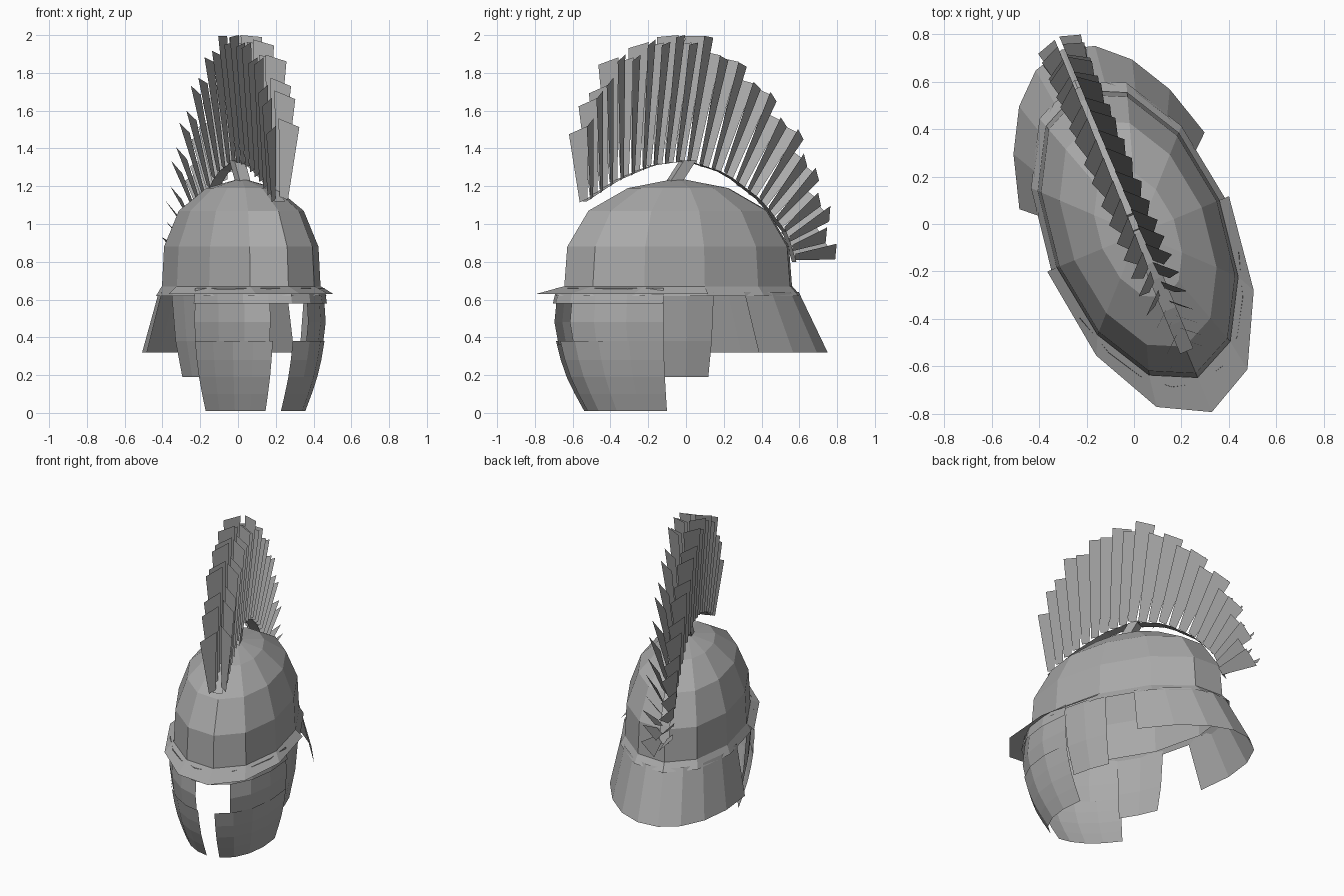
import bpy
from math import sin, cos, radians
from mathutils import Vector, Matrix

if "Cube" in bpy.data.objects:
    bpy.data.objects.remove(bpy.data.objects["Cube"])

steel = bpy.data.materials.new("steel_grey")
steel.use_nodes = True
GREY = (0.4, 0.4, 0.4, 1)
steel.diffuse_color = GREY
steel.node_tree.nodes["Principled BSDF"].inputs["Base Color"].default_value = GREY

TURN = Matrix.Rotation(radians(22.5), 4, 'Z')   # whole helmet is turned
HALF_W, HALF_L, MID_Y = 0.37, 0.655, -0.045     # plan ellipse of the skull


def add(name, verts, faces):
    mesh = bpy.data.meshes.new(name)
    mesh.from_pydata([TURN @ Vector(v) for v in verts], [], faces)
    mesh.materials.append(steel)
    obj = bpy.data.objects.new(name, mesh)
    bpy.context.collection.objects.link(obj)
    return obj


def shell(name, angles, levels):
    """Sheet round the plan ellipse: angle 0 is front, levels are (z, width, length)."""
    verts = []
    for z, fw, fl in levels:
        for a in angles:
            t = radians(a)
            verts.append((HALF_W * fw * sin(t), MID_Y - HALF_L * fl * cos(t), z))
    n = len(angles)
    faces = [(r * n + i, r * n + i + 1, (r + 1) * n + i + 1, (r + 1) * n + i)
             for r in range(len(levels) - 1) for i in range(n - 1)]
    return add(name, verts, faces)


def steps(start, end, count):
    return [start + (end - start) * i / count for i in range(count + 1)]


def even(*pairs):
    return [(z, f, f) for z, f in pairs]


# Skull and its rim
ring = steps(0, 360, 12)
shell("dome", ring, even((0.64, 1.0), (0.88, 0.97), (1.07, 0.785), (1.19, 0.44), (1.24, 0.02)))
shell("rim_band", ring, even((0.62, 1.07), (0.67, 1.0)))

# Front visor and rear neck guard
shell("visor", steps(-90, 90, 6), [(0.63, 1.12, 1.24), (0.67, 1.0, 1.0)])
shell("neck_guard", steps(110, 250, 8), [(0.32, 1.214, 1.282), (0.64, 1.03, 1.03)])

# Brow plate and side walls
shell("brow_plate", steps(-70, 70, 8), even((0.58, 1.07), (0.66, 1.04)))
for side, sign in (("left", 1), ("right", -1)):
    shell(side + "_temple", [sign * a for a in steps(16, 70, 3)],
          even((0.36, 1.02), (0.48, 1.055), (0.64, 1.03)))
    shell(side + "_ear_plate", [sign * a for a in steps(68, 94, 2)],
          even((0.19, 0.87), (0.38, 0.97), (0.64, 1.03)))

# Cheek plates, curving in towards the chin
CHEEK = even((0.01, 0.8), (0.10, 0.88), (0.19, 0.95), (0.28, 1.0), (0.38, 1.04))
shell("left_cheek", steps(2, 70, 4), CHEEK)
shell("right_cheek", steps(-14, -70, 4), CHEEK)

# Crest: root and tip of the plume along the arc, as (y, z)
ROOTS = [(-.58, 1.12), (-.4, 1.23), (-.2, 1.31), (0, 1.335),
         (.22, 1.27), (.43, 1.12), (.57, .95), (.62, .8)]
TIPS = [(-.6, 1.5), (-.42, 1.84), (-.15, 1.97), (.1, 1.97),
        (.4, 1.74), (.64, 1.43), (.77, 1.1), (.82, .8)]


def along(points, s):
    f = min(max(s, 0), 1) * (len(points) - 1)
    i = min(int(f), len(points) - 2)
    y, z = Vector(points[i]).lerp(Vector(points[i + 1]), f - i)
    return Vector((0, y, z))


BLADES = 22
for side, sign in (("left", 1), ("right", -1)):
    verts, faces = [], []
    for i in range(BLADES):
        s = (i + (0.25 if sign > 0 else -0.1)) / BLADES + 0.01
        root, tip = along(ROOTS, s), along(TIPS, s)
        tip += (tip - root).normalized() * (0.025 if i % 2 else -0.015)
        forward = (along(ROOTS, s - 0.03) - along(ROOTS, s + 0.03)).normalized()
        # each blade is twisted, its outer edge pointing forward
        across = (forward + Vector((sign, 0, 0))).normalized()
        offset = Vector((sign * 0.055, 0, 0))
        k = len(verts)
        verts += [root + offset * 0.6 - across * 0.025, root + offset * 0.6 + across * 0.025,
                  tip + offset + across * 0.062, tip + offset - across * 0.062]
        faces.append((k, k + 1, k + 2, k + 3))
    add(side + "_plume_row", verts, faces)

# Thin strip that carries the plumes
strip = [along(ROOTS, s / 20) + Vector((x, 0, 0)) for s in range(21) for x in (-.03, .03)]
add("crest_strip", strip, [(2 * i, 2 * i + 1, 2 * i + 3, 2 * i + 2) for i in range(20)])

# Slanted post under the crest
post = [(x, y + lean, z) for z, lean in ((1.22, -.07), (1.335, 0.01))
        for x, y in ((-.03, -.035), (.03, -.035), (.03, .035), (-.03, .035))]
add("crest_post", post, [(i, (i + 1) % 4, (i + 1) % 4 + 4, i + 4) for i in range(4)])
